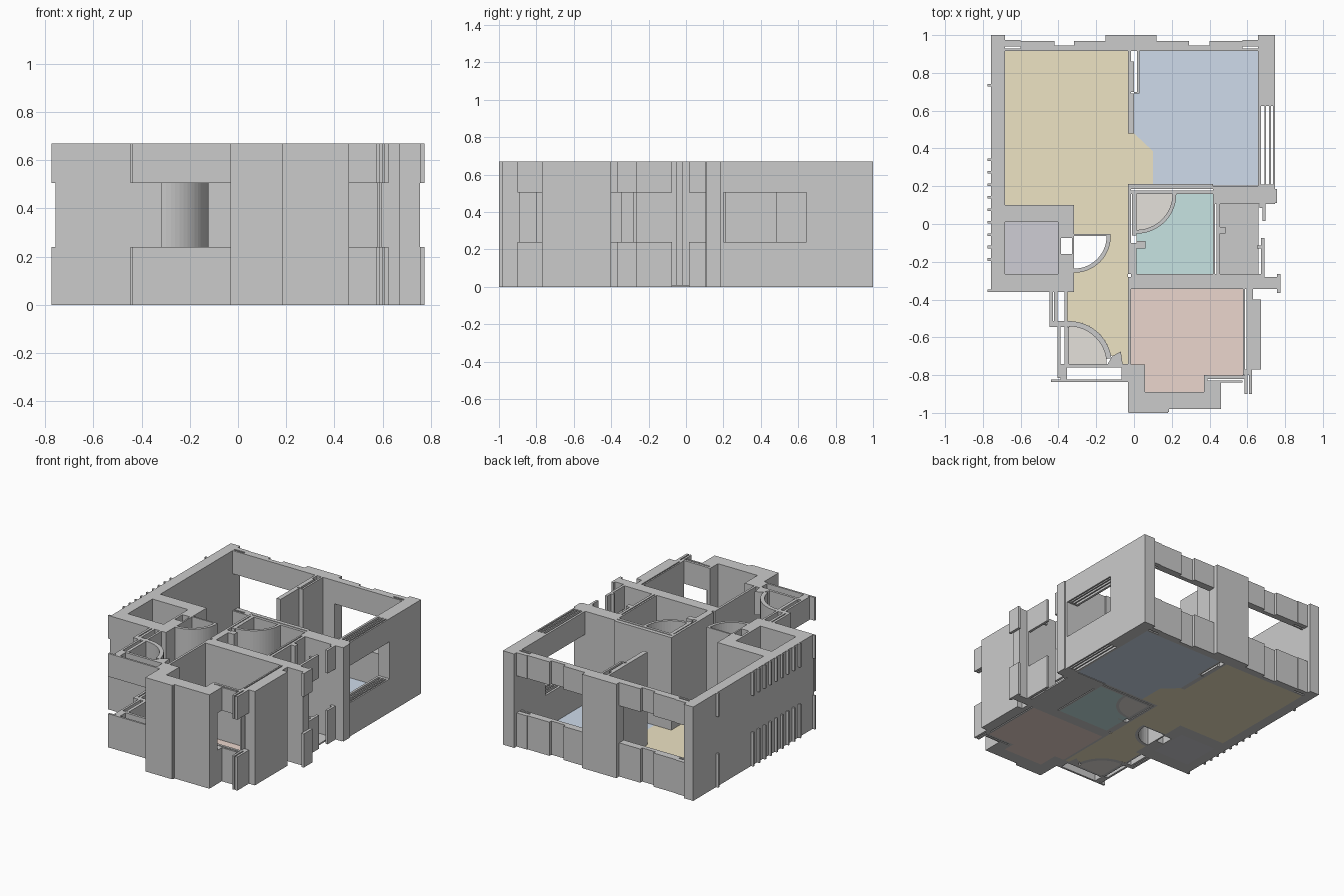
import bpy, bmesh, math

H = 0.67                      # wall height
SILL, HEAD = 0.24, 0.505      # window opening from sill to head
FULL = [(0, H)]
WINDOW = [(0, SILL), (HEAD, H)]


def prism(bm, pts, z0, z1):
    """Extrude a flat outline between two heights."""
    low = [bm.verts.new((x, y, z0)) for x, y in pts]
    top = [bm.verts.new((x, y, z1)) for x, y in pts]
    bm.faces.new(low[::-1])
    bm.faces.new(top)
    n = len(pts)
    for i in range(n):
        j = (i + 1) % n
        bm.faces.new((low[i], low[j], top[j], top[i]))


def rect(x0, x1, y0, y1):
    return [(x0, y0), (x1, y0), (x1, y1), (x0, y1)]


def arc(cx, cy, r, a0, a1, n=16):
    return [(cx + r * math.cos(math.radians(a0 + (a1 - a0) * i / n)),
             cy + r * math.sin(math.radians(a0 + (a1 - a0) * i / n))) for i in range(n + 1)]


def ring(cx, cy, r0, r1, a0, a1):
    return arc(cx, cy, r1, a0, a1) + arc(cx, cy, r0, a1, a0)


def part(name, outlines, spans, color=None):
    """One object made of several extruded outlines (4 numbers = rectangle)."""
    bm = bmesh.new()
    for o in outlines:
        for z0, z1 in spans:
            prism(bm, rect(*o) if isinstance(o, tuple) else o, z0, z1)
    bmesh.ops.recalc_face_normals(bm, faces=bm.faces[:])
    me = bpy.data.meshes.new(name)
    bm.to_mesh(me)
    bm.free()
    ob = bpy.data.objects.new(name, me)
    bpy.context.collection.objects.link(ob)
    if color:
        m = bpy.data.materials.new(name)
        m.diffuse_color = (*color, 1)
        me.materials.append(m)


# Outer walls of the large rooms
part("left_wall", [(-.757, -.683, -.36, 1)], FULL)
part("back_pillar", [(-.15, .12, .915, 1)], FULL)
part("right_wall", [(.656, .746, .645, 1), (.418, .746, .105, .2), (.746, .756, .11, .185)], FULL)

# Ribs on the left wall
ribs = [.735] + [.34 - .066 * i for i in range(9)] + [-.353]
part("left_wall_ribs", [(-.775, -.757, y - .007, y + .007) for y in ribs], WINDOW)

# Back windows: stepped sills and heads with a slot at each end
part("back_windows", [
    (-.683, -.6, .915, .928), (-.683, -.6, .94, .973), (-.6, -.42, .915, .968),
    (-.42, -.317, .915, .946), (-.317, -.15, .915, .968),
    (.12, .29, .915, .968), (.29, .40, .915, .946), (.40, .575, .915, .968),
    (.575, .656, .915, .928), (.575, .656, .94, .973)], WINDOW)

# Right window with slots around its inner frame
part("right_window", [
    (.656, .672, .2, .645), (.735, .746, .2, .645), (.672, .735, .2, .21), (.672, .735, .625, .645),
    (.69, .70, .21, .625), (.715, .725, .21, .625)], WINDOW)

# Partition between the two back rooms
part("back_partition", [
    (-.032, -.016, .69, .915), (-.016, 0, .70, .86), (.016, .03, .70, .915),
    (-.032, 0, .48, .69), (0, .03, .69, .70)], FULL)

# Walls around the bathroom
part("bathroom_walls", [
    (-.032, .418, .185, .212), (-.016, .418, .159, .178), (-.032, -.016, -.265, .185),
    (-.010, .014, -.06, .159), (-.016, .014, -.265, -.10), (.014, .06, -.13, -.09),
    (.418, .43, -.265, .2), (.437, .455, -.265, .105), (.455, .485, -.05, -.015)], FULL)

# Long cross wall with end tabs
part("cross_wall", [(-.032, .756, -.344, -.28), (-.016, .69, -.28, -.265)], FULL)
part("cross_wall_tabs", [(.756, .775, -.365, -.265)], WINDOW)

# Small utility balcony windows
part("balcony_windows", [
    (.68, .697, .016, .105), (.665, .68, .085, .105),
    (.672, .69, -.265, -.074), (.65, .672, -.13, -.115)], WINDOW)

# Left shaft walls with a doorway slot
part("shaft_walls", [
    (-.683, -.317, .01, .10), (-.683, -.317, -.36, -.265), (-.402, -.317, -.265, -.16),
    (-.402, -.386, -.16, -.074), (-.328, -.317, -.16, -.053), (-.402, -.328, -.074, .01),
    (-.328, -.317, -.053, .01), (-.317, -.125, -.064, -.053)], FULL)

# Front room walls
part("front_room_walls", [
    (-.032, -.016, -.745, -.344), (-.032, .058, -.98, -.745), (.058, .46, -.98, -.889),
    (-.032, .185, -.995, -.98), (.37, .39, -.889, -.80),
    (.577, .587, -.80, -.40), (.595, .672, -.77, -.40)], FULL)
part("front_base_step", [(-.03, .18, -1, -.995)], FULL)
part("front_room_windows", [
    (.577, .587, -.40, -.344), (.595, .63, -.40, -.344), (.39, .60, -.82, -.803),
    (.39, .575, -.84, -.828), (.39, .46, -.889, -.84),
    (.585, .60, -.90, -.77), (.608, .625, -.90, -.77), (.60, .608, -.80, -.77)], WINDOW)

# Entry porch: low and high bands
part("entry_porch", [
    (-.447, -.43, -.545, -.36), (-.423, -.405, -.513, -.36), (-.367, -.352, -.513, -.36),
    (-.43, -.352, -.545, -.513), (-.405, -.39, -.815, -.545), (-.367, -.345, -.74, -.545),
    (-.405, -.032, -.76, -.742), (-.44, -.032, -.836, -.822), (-.39, -.355, -.822, -.76),
    (-.065, -.032, -.822, -.76),
    [(-.14, -.742), (-.115, -.70), (-.07, -.675), (-.06, -.742)]], WINDOW)

# Curved door sweeps
part("entry_door_sweep", [ring(-.345, -.742, .20, .228, 8, 95)], WINDOW)
part("shaft_door_sweep", [ring(-.317, -.064, .172, .194, 270, 360)], FULL)
part("bathroom_door_sweep", [ring(.014, .159, .19, .21, 270, 360)], FULL)

# Coloured floors
FLOOR = [(0, .01)]
living = [(-.683, .915), (-.032, .915), (-.032, .48), (0, .48), (.10, .386), (.10, .205),
          (-.032, .205), (-.032, -.742), (-.06, -.742), (-.07, -.675), (-.115, -.70)]
living += arc(-.345, -.742, .228, 12, 92) + [(-.352, -.36), (-.317, -.36)]
living += arc(-.317, -.064, .194, 270, 360) + [(-.125, -.053), (-.317, -.053), (-.317, .10), (-.683, .10)]
part("living_floor", [living], FLOOR, (.85, .77, .55))
part("bedroom_floor", [[(.03, .915), (.656, .915), (.656, .205), (.10, .205), (.10, .386),
                        (0, .48), (0, .69), (.03, .69)]], FLOOR, (.62, .71, .83))
part("bathroom_floor", [arc(.014, .159, .21, 270, 360) + [(.418, .159), (.418, -.265), (.014, -.265)]],
     FLOOR, (.57, .77, .76))
part("front_room_floor", [[(-.016, -.344), (.577, -.344), (.577, -.803), (.37, -.803), (.37, -.889),
                           (.058, -.889), (.058, -.745), (-.016, -.745)]], FLOOR, (.83, .67, .61))
part("shaft_floor", [(-.683, -.402, -.265, .01)], FLOOR, (.62, .61, .66))
part("balcony_floor", [(.455, .66, -.265, .105)], FLOOR, (.64, .64, .64))
part("door_sweep_floors", [[(-.345, -.742)] + arc(-.345, -.742, .2, 0, 90),
                           [(.014, .159)] + arc(.014, .159, .19, 270, 360)], FLOOR, (.78, .75, .71))
